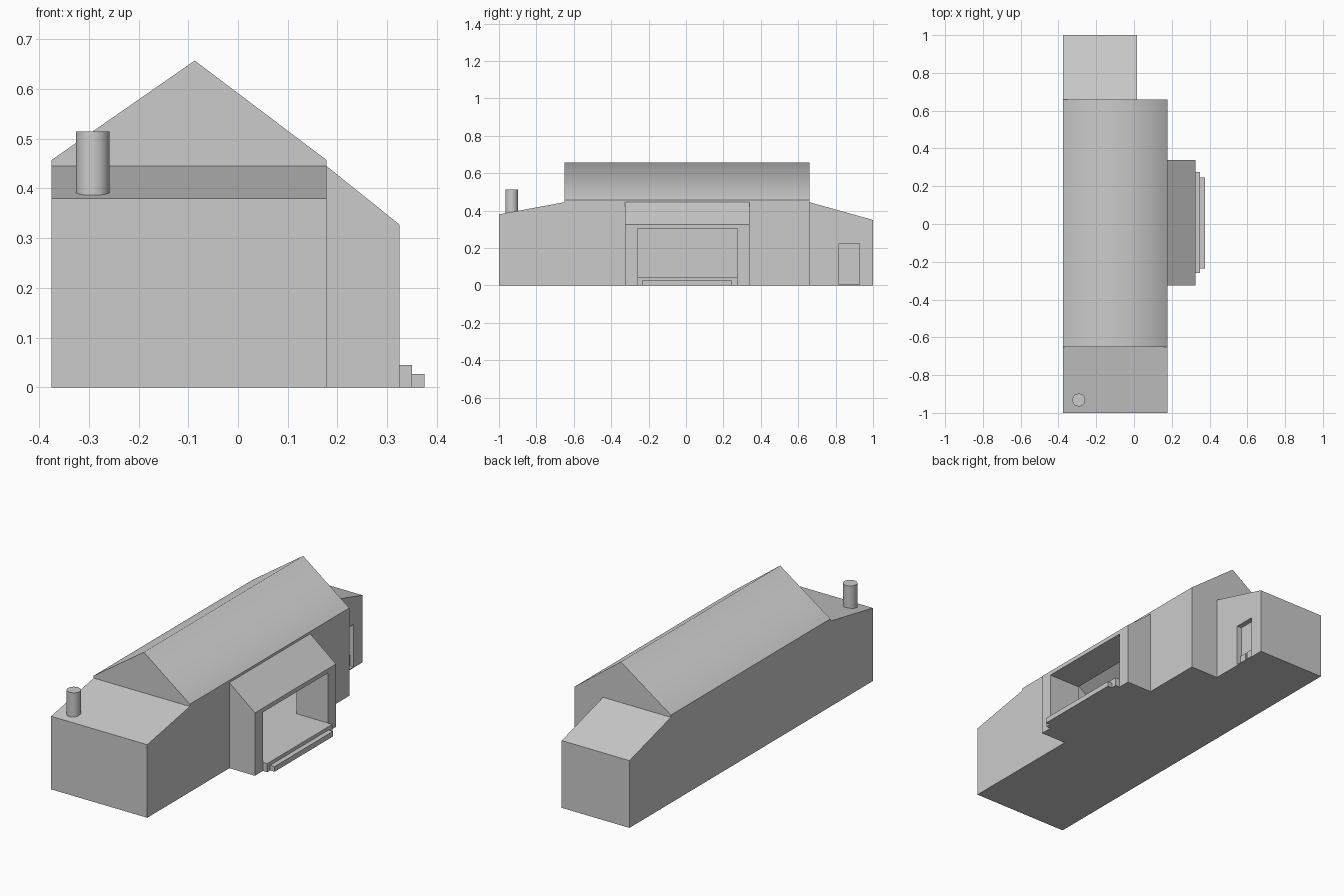
import bpy, bmesh
from mathutils import Vector

if "Cube" in bpy.data.objects:
    bpy.data.objects.remove(bpy.data.objects["Cube"])


def prism(name, pts, axis, a, b):
    """Extrude a profile: axis 'y' takes (x, z) points, axis 'x' takes (y, z) points."""
    def co(p, t):
        return Vector((p[0], t, p[1])) if axis == 'y' else Vector((t, p[0], p[1]))
    bm = bmesh.new()
    face = bm.faces.new([bm.verts.new(co(p, a)) for p in pts])
    ext = bmesh.ops.extrude_face_region(bm, geom=[face])
    verts = [g for g in ext['geom'] if isinstance(g, bmesh.types.BMVert)]
    bmesh.ops.translate(bm, verts=verts, vec=co(pts[0], b) - co(pts[0], a))
    bmesh.ops.recalc_face_normals(bm, faces=bm.faces)
    mesh = bpy.data.meshes.new(name)
    bm.to_mesh(mesh)
    bm.free()
    obj = bpy.data.objects.new(name, mesh)
    bpy.context.collection.objects.link(obj)
    return obj


def box(name, x, y, z):
    return prism(name, [(x[0], z[0]), (x[1], z[0]), (x[1], z[1]), (x[0], z[1])], 'y', *y)


def cut(obj, *cutters):
    bpy.context.view_layer.objects.active = obj
    for c in cutters:
        c.hide_render = True
        mod = obj.modifiers.new("cut", 'BOOLEAN')
        mod.operation = 'DIFFERENCE'
        mod.solver = 'EXACT'
        mod.object = c
        bpy.ops.object.modifier_apply(modifier=mod.name)


LEFT, RIGHT, RIDGE = -0.375, 0.178, -0.087
FLOOR = 0.045

# Hollow main hall with gabled roof
hall = prism("main_hall", [(LEFT, 0), (RIGHT, 0), (RIGHT, 0.457),
                           (RIDGE, 0.657), (LEFT, 0.457)], 'y', -0.65, 0.66)
room = prism("room_cutter", [(LEFT + 0.035, FLOOR), (RIGHT - 0.035, FLOOR), (RIGHT - 0.035, 0.453),
                             (RIDGE, 0.627), (LEFT + 0.035, 0.451)], 'y', -0.615, 0.625)
passage = box("passage_cutter", (0.08, 0.45), (-0.26, 0.275), (FLOOR, 0.305))
cut(hall, room, passage)
# Soft ridge shading, flat walls
for p in hall.data.polygons:
    p.use_smooth = 0.3 < p.normal.z < 0.95

# Entrance porch with lean-to roof
porch = prism("porch", [(RIGHT, 0), (0.325, 0), (0.325, 0.327), (RIGHT, 0.445)],
              'y', -0.325, 0.34)
cut(porch, passage)

# Entrance steps
box("upper_step", (0.325, 0.35), (-0.26, 0.275), (0, FLOOR))
box("lower_step", (0.35, 0.375), (-0.235, 0.245), (0, 0.027))

# End wings with sloping roofs
prism("front_wing", [(-1, 0), (-0.65, 0), (-0.65, 0.445), (-1, 0.38)], 'x', LEFT, RIGHT)
wing = prism("back_wing", [(0.66, 0), (1, 0), (1, 0.35), (0.66, 0.445)], 'x', LEFT, 0.015)

# Recessed side door with two low panels
door = box("door_cutter", (-0.012, 0.1), (0.817, 0.927), (0.005, 0.225))
cut(wing, door)
for i, y in enumerate([(0.817, 0.855), (0.868, 0.927)]):
    box(f"door_panel_{i + 1}", (-0.014, -0.006), y, (0.005, 0.06))

for c in (room, passage, door):
    bpy.data.objects.remove(c, do_unlink=True)

# Chimney pipe
bpy.ops.mesh.primitive_cylinder_add(vertices=32, radius=0.034, depth=0.129,
                                    location=(-0.292, -0.932, 0.4495))
bpy.context.object.name = "chimney"
bpy.ops.object.shade_smooth_by_angle()
